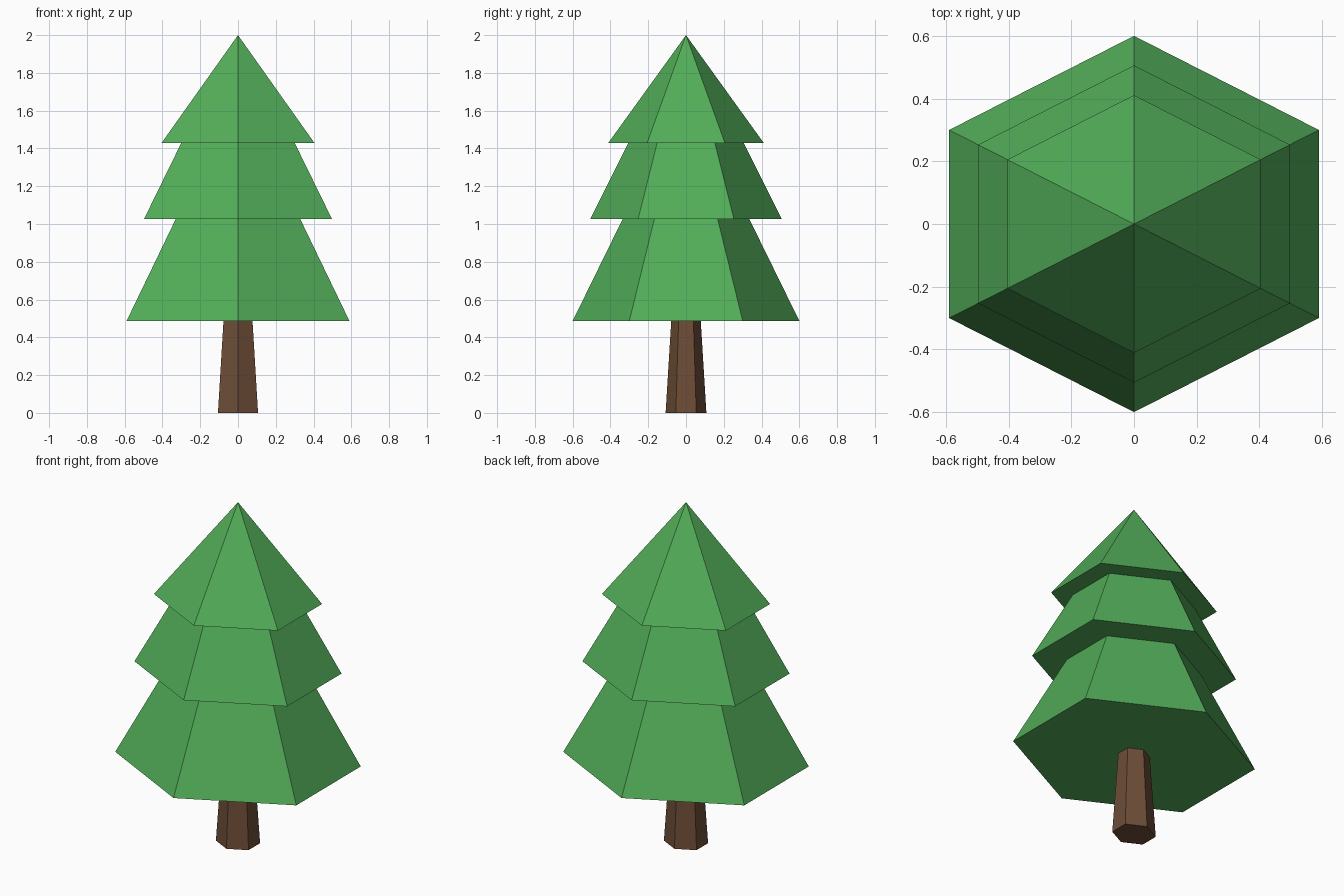
import bpy
import bmesh
from math import sin, cos, pi

cube = bpy.data.objects.get("Cube")
if cube:
    bpy.data.objects.remove(cube, do_unlink=True)

SIDES = 6
X_STRETCH = 1.135  # the hexagons are slightly wider than regular


def make_material(name, color):
    mat = bpy.data.materials.new(name)
    mat.use_nodes = True
    mat.diffuse_color = color
    mat.node_tree.nodes["Principled BSDF"].inputs["Base Color"].default_value = color
    return mat


def loft(name, profile, mat):
    """Flat-sided solid from (radius, z) rings; radius zero makes a point."""
    bm = bmesh.new()
    rings = []
    for radius, z in profile:
        count = SIDES if radius else 1
        rings.append([bm.verts.new((X_STRETCH * radius * sin(2 * pi * i / SIDES),
                                    -radius * cos(2 * pi * i / SIDES), z))
                      for i in range(count)])
    for low, high in zip(rings, rings[1:]):
        for i in range(SIDES):
            j = (i + 1) % SIDES
            if len(high) == 1:
                bm.faces.new((low[i], low[j], high[0]))
            else:
                bm.faces.new((low[i], low[j], high[j], high[i]))
    # Close the flat ends
    for ring in (rings[0], rings[-1]):
        if len(ring) > 1:
            bm.faces.new(ring)
    bmesh.ops.recalc_face_normals(bm, faces=bm.faces)
    mesh = bpy.data.meshes.new(name)
    bm.to_mesh(mesh)
    bm.free()
    mesh.materials.append(mat)
    obj = bpy.data.objects.new(name, mesh)
    bpy.context.collection.objects.link(obj)
    return obj


leaf_green = make_material("leaf green", (0.085, 0.418, 0.1, 1))
bark_brown = make_material("bark brown", (0.152, 0.074, 0.038, 1))

# Trunk, tapering up into the lowest tier
loft("trunk", [(0.108, 0), (0.078, 0.49)], bark_brown)

# Foliage: three tiers with flat undersides, ending in a point
loft("foliage", [(0.6, 0.487), (0.335, 1.027),
                 (0.506, 1.027), (0.305, 1.43),
                 (0.411, 1.43), (0, 2)], leaf_green)
